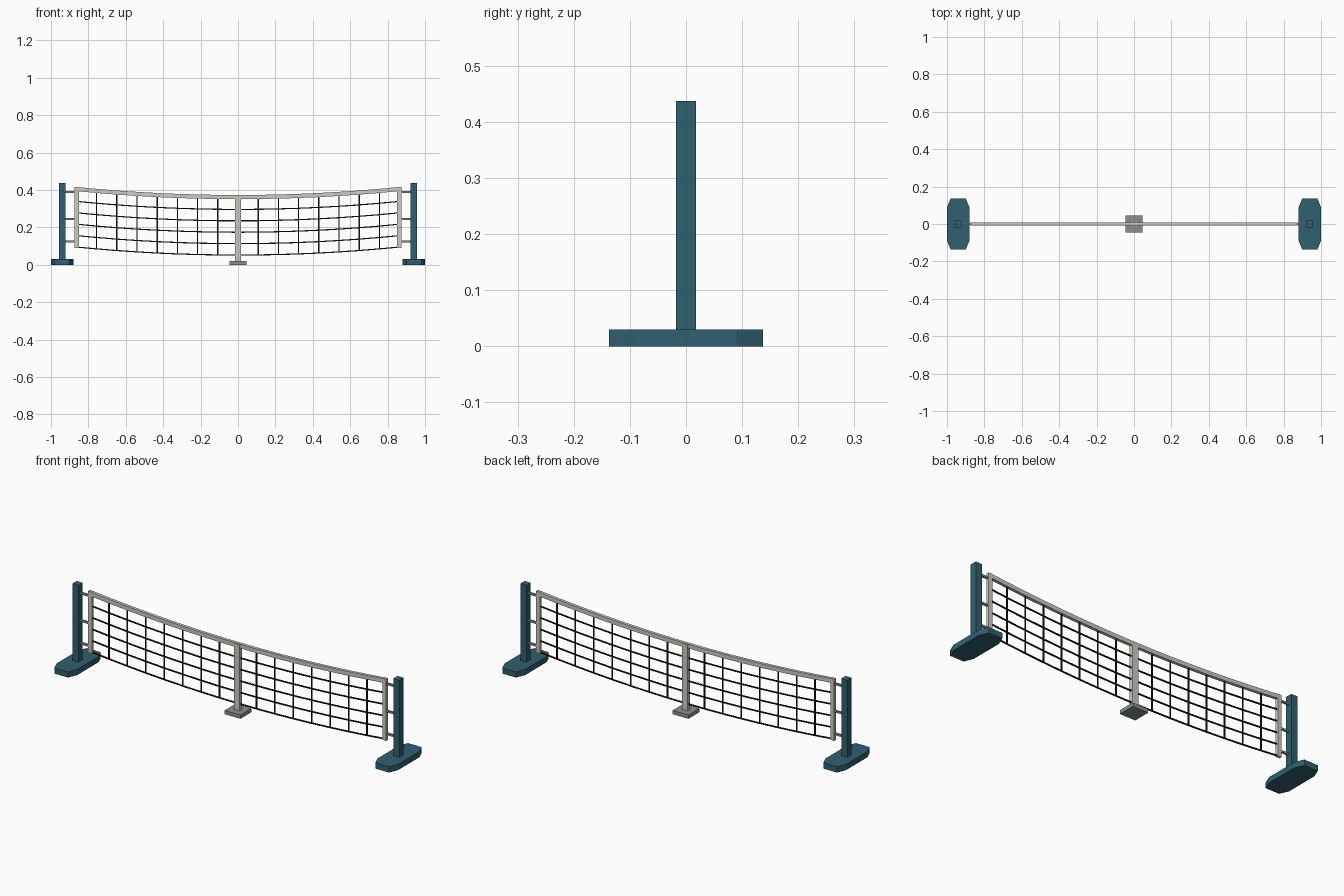
import bpy, bmesh

if "Cube" in bpy.data.objects:
    bpy.data.objects.remove(bpy.data.objects["Cube"])

def material(name, rgb):
    m = bpy.data.materials.new(name)
    m.diffuse_color = (*rgb, 1)
    m.use_nodes = True
    m.node_tree.nodes["Principled BSDF"].inputs["Base Color"].default_value = m.diffuse_color
    return m

TEAL = material("teal", (0.03, 0.115, 0.16))
CORD = material("dark_cord", (0.012, 0.012, 0.014))
TAPE = material("tape", (0.62, 0.60, 0.54))
STEEL = material("steel", (0.25, 0.28, 0.29))

def finish(name, bm, mat):
    bmesh.ops.recalc_face_normals(bm, faces=bm.faces)
    me = bpy.data.meshes.new(name)
    bm.to_mesh(me)
    bm.free()
    me.materials.append(mat)
    ob = bpy.data.objects.new(name, me)
    bpy.context.collection.objects.link(ob)
    return ob

def add_box(bm, x0, x1, y0, y1, z0, z1):
    vs = bmesh.ops.create_cube(bm, size=1)["verts"]
    for v in vs:
        v.co.x = x1 if v.co.x > 0 else x0
        v.co.y = y1 if v.co.y > 0 else y0
        v.co.z = z1 if v.co.z > 0 else z0

def box(name, mat, *dims):
    bm = bmesh.new()
    add_box(bm, *dims)
    return finish(name, bm, mat)

HALF, COLS = 0.864, 16
XS = [-HALF + 2 * HALF * i / COLS for i in range(COLS + 1)]

def sag(x):
    return 0.043 * (x / HALF) ** 2

def add_strip(bm, z, half_y, half_z):
    # rectangular section swept along the sagging line
    rings = [[bm.verts.new((x, sy * half_y, z + sag(x) + sz * half_z))
              for sy, sz in ((-1, -1), (1, -1), (1, 1), (-1, 1))] for x in XS]
    for a, b in zip(rings, rings[1:]):
        for k in range(4):
            n = (k + 1) % 4
            bm.faces.new((a[k], a[n], b[n], b[k]))
    bm.faces.new(rings[0])
    bm.faces.new(rings[-1])

# net cords
bm = bmesh.new()
for i in range(6):
    add_strip(bm, 0.052 + 0.061 * i, 0.003, 0.003)
for x in XS:
    add_box(bm, x - 0.003, x + 0.003, -0.003, 0.003, 0.05 + sag(x), 0.36 + sag(x))
finish("net_cords", bm, CORD)

# top tape
bm = bmesh.new()
add_strip(bm, 0.362, 0.008, 0.011)
finish("top_tape", bm, TAPE)

# centre strap and its weight
box("centre_strap", TAPE, -0.017, 0.017, -0.01, 0.01, 0.018, 0.37)
box("centre_weight", STEEL, -0.046, 0.046, -0.046, 0.046, 0, 0.02)

for side, s in (("left", -1), ("right", 1)):
    # chamfered foot
    cx, hx, hy = s * 0.94, 0.06, 0.137
    outline = [(-0.04, -hy), (0.04, -hy), (hx, -0.09), (hx, 0.09),
               (0.04, hy), (-0.04, hy), (-hx, 0.09), (-hx, -0.09)]
    bm = bmesh.new()
    face = bm.faces.new([bm.verts.new((cx + x, y, 0)) for x, y in outline])
    top = bmesh.ops.extrude_face_region(bm, geom=[face], use_keep_orig=True)["geom"]
    bmesh.ops.translate(bm, vec=(0, 0, 0.03),
                        verts=[g for g in top if isinstance(g, bmesh.types.BMVert)])
    finish(side + "_foot", bm, TEAL)

    # upright post
    box(side + "_post", TEAL, cx - 0.018, cx + 0.018, -0.018, 0.018, 0.028, 0.437)

    # side tape
    tx = s * 0.862
    box(side + "_side_tape", TAPE, tx - 0.011, tx + 0.011, -0.008, 0.008, 0.09, 0.416)

    # ties between post and net
    bm = bmesh.new()
    x0, x1 = sorted((s * 0.865, s * 0.93))
    for z in (0.39, 0.245, 0.125):
        add_box(bm, x0, x1, -0.005, 0.005, z - 0.005, z + 0.005)
    finish(side + "_ties", bm, STEEL)
